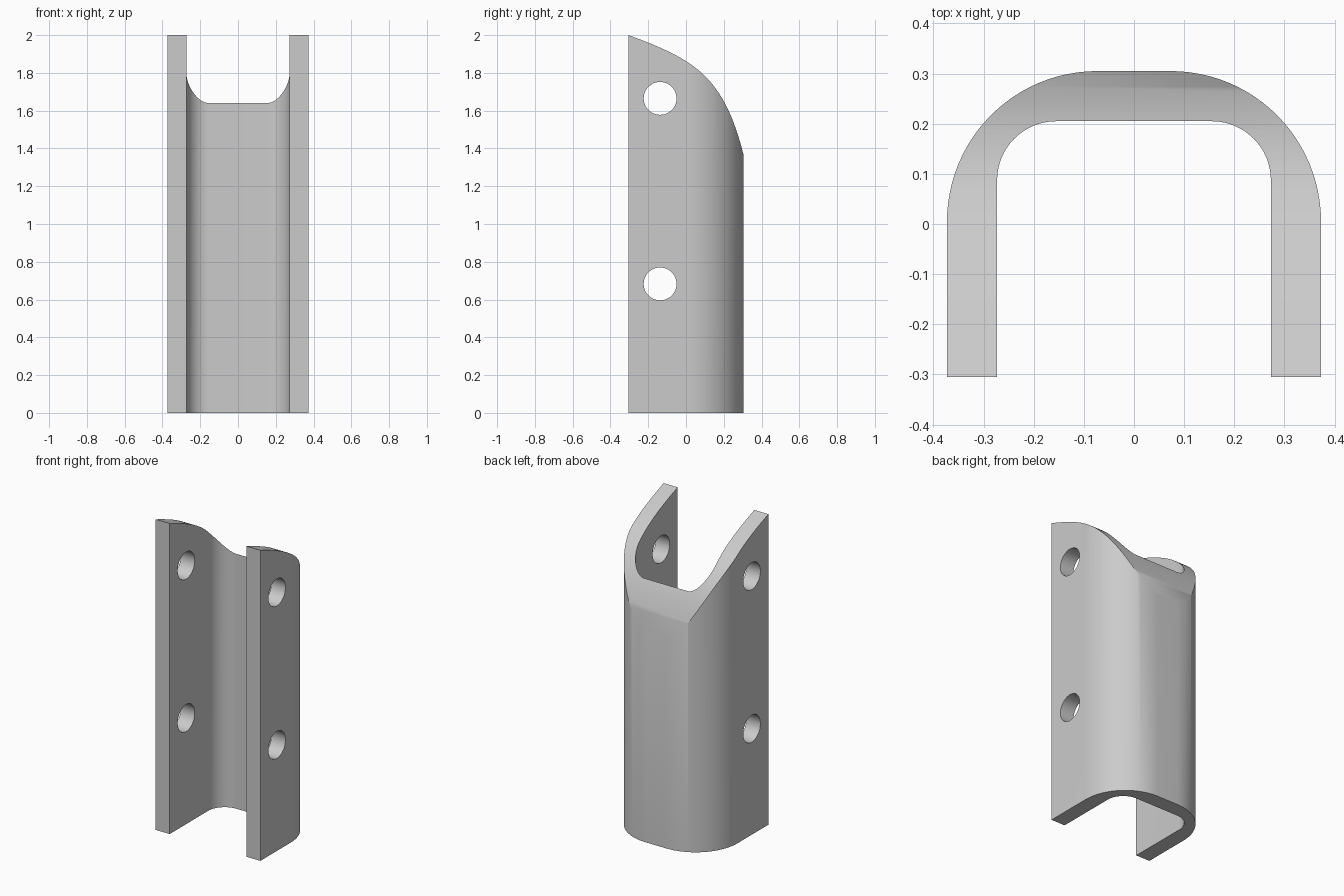
import bpy, bmesh, math
from mathutils import Vector

if "Cube" in bpy.data.objects:
    bpy.data.objects.remove(bpy.data.objects["Cube"])


def prism(name, points, direction):
    """Closed solid from a planar outline pushed along a direction."""
    bm = bmesh.new()
    face = bm.faces.new([bm.verts.new(p) for p in points])
    ext = bmesh.ops.extrude_face_region(bm, geom=[face])
    moved = [v for v in ext["geom"] if isinstance(v, bmesh.types.BMVert)]
    bmesh.ops.translate(bm, verts=moved, vec=direction)
    bmesh.ops.recalc_face_normals(bm, faces=bm.faces)
    mesh = bpy.data.meshes.new(name)
    bm.to_mesh(mesh)
    bm.free()
    obj = bpy.data.objects.new(name, mesh)
    bpy.context.collection.objects.link(obj)
    return obj


def half_outline(x, y, r, n):
    """Right half of a rounded U: open end, then the corner arc."""
    pts = [(x, -0.305)]
    for i in range(n + 1):
        a = math.pi / 2 * i / n
        pts.append((x - r + r * math.cos(a), y - r + r * math.sin(a)))
    return pts


def full_outline(half):
    return half + [(-x, y) for x, y in reversed(half)]


def cut(target, cutter):
    mod = target.modifiers.new("cut", "BOOLEAN")
    mod.operation = "DIFFERENCE"
    mod.solver = "EXACT"
    mod.object = cutter
    bpy.context.view_layer.objects.active = target
    bpy.ops.object.modifier_apply(modifier=mod.name)
    bpy.data.objects.remove(cutter)


# U-shaped channel
outer = full_outline(half_outline(0.373, 0.305, 0.30, 24))
inner = full_outline(half_outline(0.273, 0.205, 0.118, 16))
channel = prism("u_channel", [(x, y, 0) for x, y in outer + inner[::-1]], (0, 0, 2.0))

# Curved sloping top, swept across the width
p = [Vector(q) for q in ((-0.305, 2.0), (0.05, 1.87), (0.20, 1.78), (0.305, 1.365))]
N = 32
curve = []
for i in range(N + 1):
    t = i / N
    s = 1 - t
    curve.append(p[0] * s**3 + p[1] * 3 * s * s * t + p[2] * 3 * s * t * t + p[3] * t**3)
slope = [(-0.405, 2.037)] + [tuple(c) for c in curve] + [(0.335, 1.25), (0.6, 1.25), (0.6, 2.3), (-0.405, 2.3)]
cut(channel, prism("top_cutter", [(-0.5, y, z) for y, z in slope], (1, 0, 0)))

# Two cross holes through both side walls
for z in (0.683, 1.665):
    ring = [(-0.5, -0.137 + 0.087 * math.cos(a), z + 0.087 * math.sin(a))
            for a in (2 * math.pi * i / 48 for i in range(48))]
    cut(channel, prism("hole_cutter", ring, (1, 0, 0)))

# Smooth curved walls, crisp edges
bpy.ops.object.select_all(action="DESELECT")
channel.select_set(True)
bpy.context.view_layer.objects.active = channel
bpy.ops.object.shade_smooth_by_angle(angle=math.radians(30))
